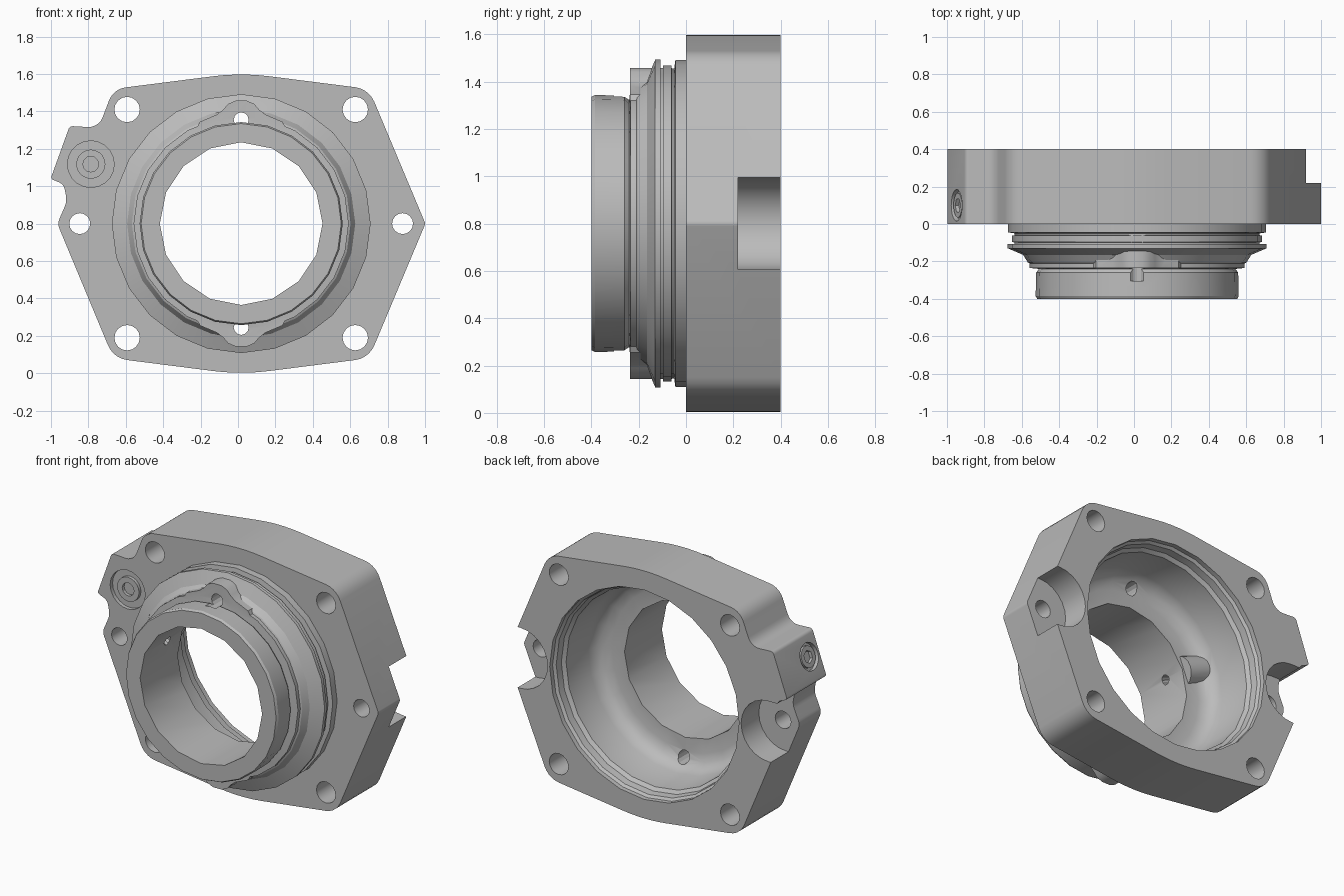
import bpy, bmesh, math
from mathutils import Vector, Matrix

cube = bpy.data.objects.get("Cube")
if cube:
    bpy.data.objects.remove(cube)

CX, CZ = 0.017, 0.8

steel = bpy.data.materials.new("plain grey metal")
steel.use_nodes = True
GREY = (0.5, 0.5, 0.5, 1)
steel.diffuse_color = GREY
steel.node_tree.nodes["Principled BSDF"].inputs["Base Color"].default_value = GREY


def finish(bm, name):
    bmesh.ops.recalc_face_normals(bm, faces=bm.faces)
    me = bpy.data.meshes.new(name)
    bm.to_mesh(me)
    bm.free()
    me.materials.append(steel)
    ob = bpy.data.objects.new(name, me)
    bpy.context.collection.objects.link(ob)
    return ob


def lathe(name, profile, n):
    """Closed solid turned about the bore axis from (y, radius) points."""
    bm = bmesh.new()
    rings = []
    for y, r in profile:
        rings.append([bm.verts.new((CX + r * math.sin(math.tau * i / n), y,
                                    CZ + r * math.cos(math.tau * i / n))) for i in range(n)])
    for a, b in zip(rings, rings[1:]):
        for i in range(n):
            j = (i + 1) % n
            bm.faces.new((a[i], a[j], b[j], b[i]))
    bm.faces.new(rings[0])
    bm.faces.new(rings[-1])
    return finish(bm, name)


def rod(name, a, b, r, n=16):
    a, b = Vector(a), Vector(b)
    d = b - a
    m = Matrix.Translation((a + b) / 2) @ d.to_track_quat('Z', 'Y').to_matrix().to_4x4()
    bm = bmesh.new()
    bmesh.ops.create_cone(bm, cap_ends=True, segments=n, radius1=r, radius2=r,
                          depth=d.length, matrix=m)
    return finish(bm, name)


def prism(name, outline, y0, y1):
    """Solid from an (x, z) outline pushed along y."""
    bm = bmesh.new()
    base = bm.faces.new([bm.verts.new((x, y0, z)) for x, z in outline])
    ext = bmesh.ops.extrude_face_region(bm, geom=[base])
    bmesh.ops.translate(bm, vec=(0, y1 - y0, 0),
                        verts=[g for g in ext["geom"] if isinstance(g, bmesh.types.BMVert)])
    return finish(bm, name)


def rounded(corners, steps=5):
    """Outline with each (x, z, radius) corner replaced by an arc."""
    out = []
    for i, (x, z, r) in enumerate(corners):
        p = Vector((x, z))
        u = (Vector(corners[i - 1][:2]) - p).normalized()
        v = (Vector(corners[(i + 1) % len(corners)][:2]) - p).normalized()
        half = u.angle(v) / 2
        t = r / math.tan(half)
        c = p + (u + v).normalized() * (r / math.sin(half))
        start, end = p + u * t - c, p + v * t - c
        total = start.angle(end)
        for k in range(steps + 1):
            s = k / steps
            out.append(c + (start * math.sin((1 - s) * total)
                            + end * math.sin(s * total)) / math.sin(total))
    return out


def boolean(target, tool, op):
    mod = target.modifiers.new("boolean", 'BOOLEAN')
    mod.operation, mod.solver, mod.object = op, 'EXACT', tool
    bpy.context.view_layer.objects.active = target
    bpy.ops.object.modifier_apply(modifier=mod.name)
    bpy.data.objects.remove(tool)


def cut(tool):
    boolean(housing, tool, 'DIFFERENCE')


def join(tool):
    boolean(housing, tool, 'UNION')


# Flange plate with a port lobe on one side
housing = prism("housing", rounded([
    (1.002, 0.8, 0.03), (0.70, 1.52, 0.13), (CX, 1.607, 1.2), (-0.666, 1.52, 0.11),
    (-0.745, 1.313, 0.08), (-0.90, 1.322, 0.025), (-1.002, 1.04, 0.015),
    (-0.932, 1.01, 0.05), (-0.914, 0.92, 0.1), (-0.966, 0.8, 0.07),
    (-0.666, 0.08, 0.13), (CX, -0.007, 1.2), (0.70, 0.08, 0.13)]), 0, 0.4)

# Stepped hub with seal groove and front tube
join(lathe("hub", [
    (0.05, 0.69), (-0.045, 0.69), (-0.05, 0.655), (-0.06, 0.655), (-0.061, 0.668),
    (-0.097, 0.668), (-0.098, 0.655), (-0.107, 0.655), (-0.108, 0.692), (-0.13, 0.692),
    (-0.165, 0.61), (-0.205, 0.585), (-0.21, 0.575), (-0.235, 0.575), (-0.24, 0.525),
    (-0.26, 0.54), (-0.385, 0.543), (-0.4, 0.535)], 24))

# Flared bosses above and below the tube
half_flare = [(0.25, 0.49), (0.22, 0.545), (0.13, 0.583), (0.095, 0.61), (0.07, 0.64), (0.03, 0.657)]
flare = half_flare + [(-x, r) for x, r in reversed(half_flare)]
for s in (1, -1):
    join(prism("tube_boss", [(CX + x, CZ + s * r) for x, r in flare], -0.236, -0.06))

# Rear cavity and central bore
cut(lathe("cavity", [
    (0.5, 0.675), (0.37, 0.675), (0.355, 0.66), (0.31, 0.655), (0.29, 0.635),
    (0.08, 0.625), (0.03, 0.605), (0.0, 0.57), (-0.015, 0.52), (-0.02, 0.40)], 24))
cut(lathe("bore", [(0.3, 0.435), (-0.6, 0.435)], 16))

# Low bulge over the feed passage, and its drilled hole
ang = math.radians(158)
radial = Vector((math.cos(ang), 0, math.sin(ang)))
hub_axis = Vector((CX, 0, CZ))
lift = Vector((0, -0.055, 0))
join(rod("passage_bulge", hub_axis + radial * 0.446 + lift,
         hub_axis + radial * 0.63 + lift, 0.095, 20))
drop = Vector((0, -0.17, 0))
cut(rod("feed_hole", hub_axis + radial * 0.38 + drop, hub_axis + radial * 0.53 + drop, 0.03, 10))

# Drain holes grazing the tube
for s in (1, -1):
    z = CZ + s * 0.555
    cut(rod("drain_hole", (CX, -0.305, z), (CX, 0.1, z), 0.04, 12))

# Mounting holes, then the round-ended pockets open to the sides
for s in (1, -1):
    for t in (1, -1):
        x, z = CX + s * 0.61, CZ + t * 0.61
        cut(rod("corner_hole", (x, -0.1, z), (x, 0.5, z), 0.068))
    x = CX + s * 0.863
    cut(rod("side_hole", (x, -0.1, CZ), (x, 0.5, CZ), 0.056))
    x = CX + s * 0.885
    slot = [(x + s * 0.4, CZ + 0.195), (x + s * 0.4, CZ - 0.195)]
    for i in range(13):
        a = math.pi * (i / 12 - 0.5)
        slot.append((x - s * 0.195 * math.cos(a), CZ + 0.195 * math.sin(a)))
    cut(prism("pocket", slot, 0.22, 0.5))


def port(name, centre, normal, seat, plug, socket, sides):
    """Sunken seat with a socketed plug."""
    c, n = Vector(centre), Vector(normal).normalized()
    cut(rod("seat", c + n * 0.05, c - n * 0.025, seat, 20))
    body = rod(name, c - n * 0.005, c - n * 0.06, plug, 20)
    boolean(body, rod("socket", c + n * 0.05, c - n * 0.045, socket, sides), 'DIFFERENCE')
    return body


plugs = [port("front_port_plug", (-0.787, 0, 1.118), (0, -1, 0), 0.125, 0.078, 0.042, 12),
         port("side_port_plug", (-0.947, 0.1, 1.188), (-0.94, 0, 0.34), 0.085, 0.066, 0.04, 6)]

# Smooth turned surfaces, keep machined edges sharp
for ob in [housing] + plugs:
    bpy.ops.object.select_all(action='DESELECT')
    ob.select_set(True)
    bpy.context.view_layer.objects.active = ob
    bpy.ops.object.shade_smooth_by_angle(angle=math.radians(28))
